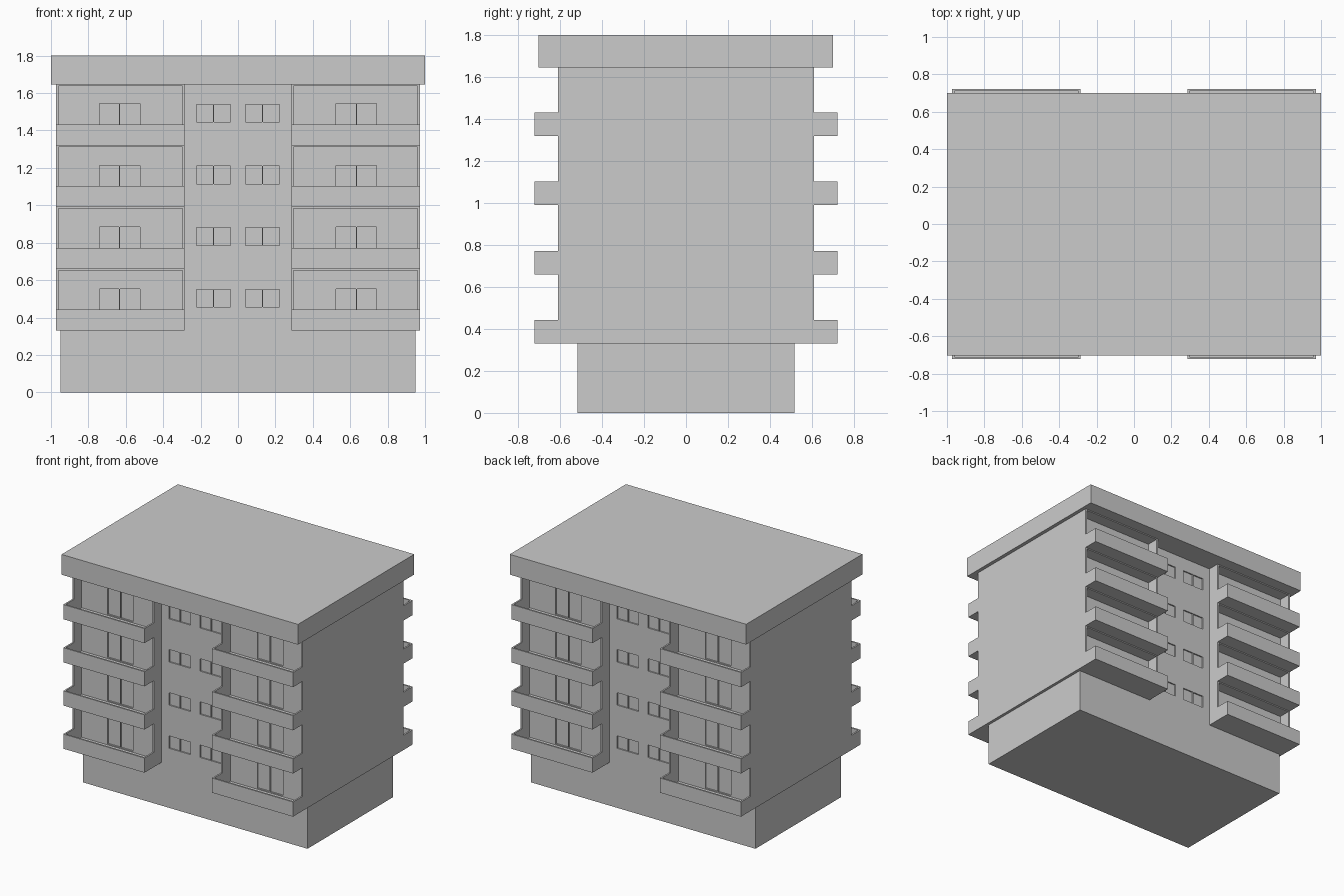
import bpy
import bmesh
from mathutils import Matrix, Vector

if "Cube" in bpy.data.objects:
    bpy.data.objects.remove(bpy.data.objects["Cube"])


def boxes(name, items):
    """One object made of axis-aligned boxes (x0, x1, y0, y1, z0, z1)."""
    bm = bmesh.new()
    for x0, x1, y0, y1, z0, z1 in items:
        centre = Vector(((x0 + x1) / 2, (y0 + y1) / 2, (z0 + z1) / 2))
        size = Matrix.Diagonal((abs(x1 - x0), abs(y1 - y0), z1 - z0, 1))
        bmesh.ops.create_cube(bm, size=1, matrix=Matrix.Translation(centre) @ size)
    mesh = bpy.data.meshes.new(name)
    bm.to_mesh(mesh)
    bm.free()
    obj = bpy.data.objects.new(name, mesh)
    bpy.context.collection.objects.link(obj)
    return obj


def mirrored(name, items):
    """Repeat boxes from the +x, +y quarter into all four quarters."""
    return boxes(name, [(sx * a, sx * b, sy * c, sy * d, e, f)
                        for sx in (1, -1) for sy in (1, -1)
                        for a, b, c, d, e, f in items])


WALL = 0.517      # front of the main wall
WING = 0.61       # front of the side walls and fins
RAIL = 0.723      # front of the balconies
FLOORS = [0.33 + 0.33 * i for i in range(4)]
TOP = 1.645
X0, X1 = 0.285, 0.972
T = 0.012         # thin wall thickness

# Ground floor, main block and roof slab
boxes("ground_floor", [(-0.95, 0.95, -WALL, WALL, 0, 0.33)])
block = boxes("main_block", [(-0.965, 0.965, -WALL, WALL, 0.33, TOP)])
boxes("roof_slab", [(-1, 1, -0.703, 0.701, TOP, 1.8)])

# End walls, and fins beside the central bay
boxes("end_walls", [(s * (X1 - T), s * X1, -WING, WING, 0.33, TOP) for s in (1, -1)])
mirrored("fins", [(X0, X0 + T, WALL, WING, 0.33, TOP)])

# Balconies: open trays with a thin parapet, and recess ceilings
for i, z in enumerate(FLOORS):
    h = z + 0.112
    mirrored(f"balcony_{i + 1}", [
        (X0, X1, WING, RAIL, z, z + T),
        (X0, X1, RAIL - T, RAIL, z + T, h),
        (X0, X0 + T, WING, RAIL - T, z + T, h),
        (X1 - T, X1, WING, RAIL - T, z + T, h),
    ])
mirrored("recess_floors", [(X0 + T, X1 - T, WALL, WING, z - (0.008 if i else 0), z + T)
                           for i, z in enumerate(FLOORS)])
mirrored("recess_ceiling", [(X0 + T, X1 - T, WALL, WING, TOP - 0.008, TOP)])

# Shallow window panes and balcony doors cut into the main wall
cuts = []
for z in FLOORS:
    for a, b in ((0.04, 0.128), (0.134, 0.222)):
        cuts.append((a, b, WALL - 0.01, WALL + 0.02, z + 0.125, z + 0.22))
    for a, b in ((0.525, 0.63), (0.636, 0.741)):
        cuts.append((a, b, WALL - 0.01, WALL + 0.02, z + 0.02, z + 0.223))
cutter = mirrored("opening_cutter", cuts)
bm = bmesh.new()
bm.from_mesh(cutter.data)
bmesh.ops.recalc_face_normals(bm, faces=bm.faces)
bm.to_mesh(cutter.data)
bm.free()
mod = block.modifiers.new("openings", 'BOOLEAN')
mod.operation = 'DIFFERENCE'
mod.solver = 'EXACT'
mod.object = cutter
bpy.context.view_layer.objects.active = block
bpy.ops.object.modifier_apply(modifier=mod.name)
bpy.data.objects.remove(cutter)
